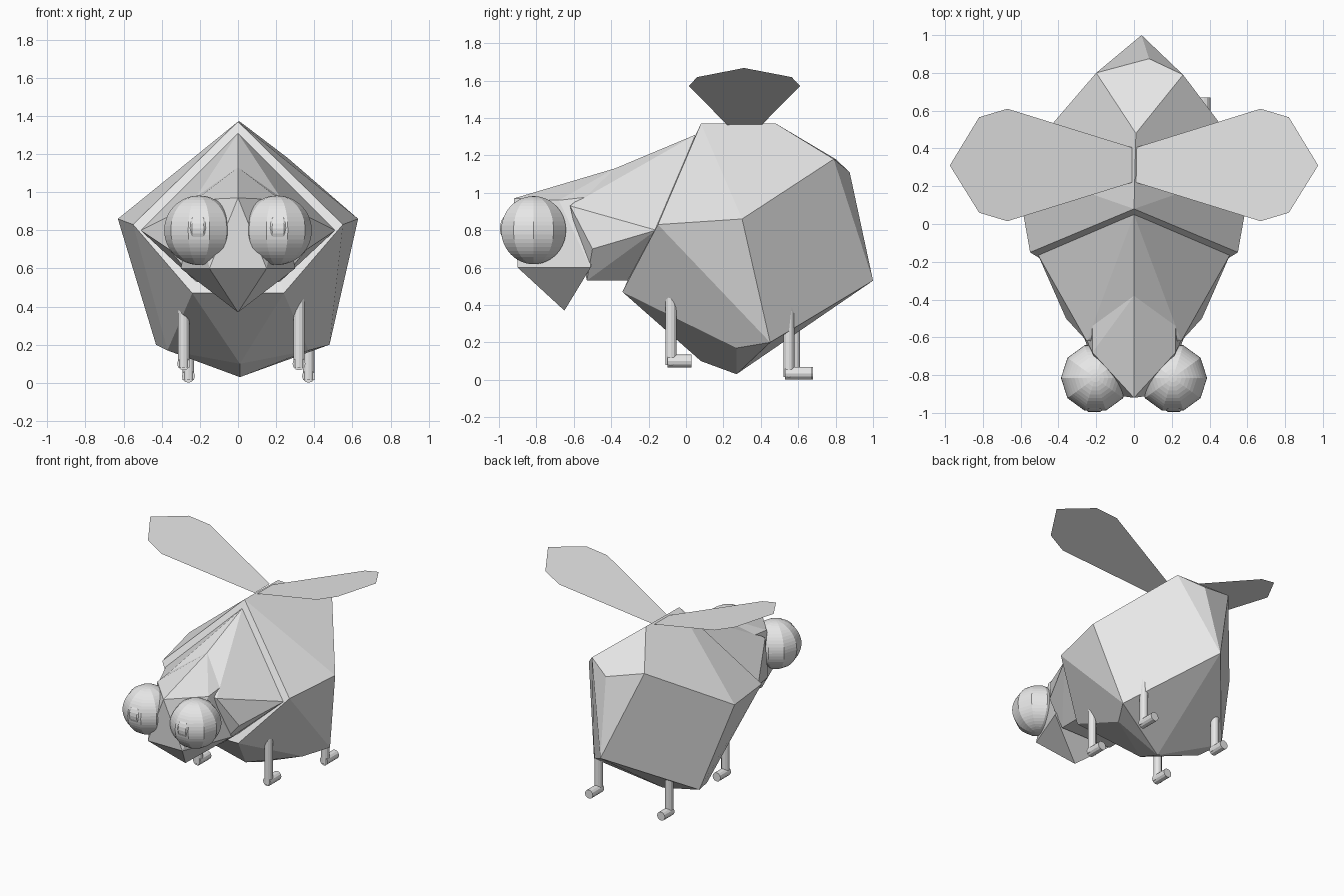
import bpy, bmesh, math
from mathutils import Vector, Matrix

if "Cube" in bpy.data.objects:
    bpy.data.objects.remove(bpy.data.objects["Cube"])

grey = bpy.data.materials.new("plain grey")
grey.diffuse_color = (0.8, 0.8, 0.8, 1)
grey.use_nodes = True
grey.node_tree.nodes["Principled BSDF"].inputs["Base Color"].default_value = grey.diffuse_color


def finish(name, bm):
    mesh = bpy.data.meshes.new(name)
    bm.to_mesh(mesh)
    bm.free()
    mesh.materials.append(grey)
    obj = bpy.data.objects.new(name, mesh)
    bpy.context.collection.objects.link(obj)
    return obj


def faceted(name, centre, pairs):
    """Faceted solid around centre points and left/right mirrored points."""
    bm = bmesh.new()
    for p in centre:
        bm.verts.new(p)
    for x, y, z in pairs:
        bm.verts.new((x, y, z))
        bm.verts.new((-x, y, z))
    res = bmesh.ops.convex_hull(bm, input=bm.verts[:])
    junk = {g for g in res["geom_interior"] + res["geom_unused"]
            if isinstance(g, bmesh.types.BMVert)}
    bmesh.ops.delete(bm, geom=list(junk), context="VERTS")
    bmesh.ops.dissolve_limit(bm, angle_limit=math.radians(3),
                             verts=bm.verts[:], edges=bm.edges[:])
    bmesh.ops.recalc_face_normals(bm, faces=bm.faces[:])
    return finish(name, bm)


def rod(bm, a, b, r):
    a, b = Vector(a), Vector(b)
    d = b - a
    m = Matrix.Translation((a + b) / 2) @ d.to_track_quat("Z", "Y").to_matrix().to_4x4()
    bmesh.ops.create_cone(bm, cap_ends=True, segments=12, radius1=r, radius2=r,
                          depth=d.length, matrix=m)


# Big faceted body, slightly uneven at the rear
faceted("body",
        [(0, 0.08, 1.37), (0.01, 0.48, 1.37), (-0.2, 0.8, 1.18), (0.26, 0.79, 1.18),
         (0.08, 0.875, 1.11), (0.04, 1.0, 0.53), (0.01, 0.27, 0.03), (0.01, 0.08, 0.10),
         (0.48, 0.45, 0.20), (-0.43, 0.45, 0.20)],
        [(0.55, -0.15, 0.83), (0.63, 0.30, 0.86), (0.24, -0.34, 0.47), (0.37, 0.27, 0.17)])

# Tapered neck between body and head
faceted("neck",
        [(0, 0.05, 1.31), (0, -0.38, 1.13)],
        [(0.51, -0.16, 0.80), (0.22, -0.30, 0.53), (0.25, -0.62, 0.93),
         (0.36, -0.50, 0.70), (0.22, -0.53, 0.53)])

# Head with pointed chin
faceted("head",
        [(0, -0.92, 0.97), (0, -0.38, 1.13), (0, -0.65, 0.37)],
        [(0.22, -0.50, 0.98), (0.22, -0.68, 0.96), (0.30, -0.51, 0.60),
         (0.15, -0.90, 0.60)])

for side, sx in (("left", -1), ("right", 1)):
    # Bulging eye with a raised pupil
    bm = bmesh.new()
    bmesh.ops.create_uvsphere(bm, u_segments=10, v_segments=24, radius=0.182,
                              matrix=Matrix.Translation((sx * 0.205, -0.815, 0.80))
                              @ Matrix.Rotation(math.pi / 10, 4, "Z"))
    finish(side + "_eye", bm)
    bm = bmesh.new()
    bmesh.ops.create_uvsphere(bm, u_segments=10, v_segments=12, radius=0.1,
                              matrix=Matrix.Translation((sx * 0.21, -0.90, 0.81))
                              @ Matrix.Rotation(math.pi / 10, 4, "Z"))
    finish(side + "_pupil", bm)

    # Flat paper-thin wing rising outwards
    bm = bmesh.new()
    outline = [(0.01, 0.405), (0.67, 0.61), (0.82, 0.565), (0.975, 0.31),
               (0.82, 0.06), (0.67, 0.015), (0.01, 0.22)]
    vs = [bm.verts.new((sx * x, y, 1.36 + 0.315 * x)) for x, y in outline]
    face = bm.faces.new(vs)
    face.normal_update()
    if face.normal.z < 0:
        face.normal_flip()
    finish(side + "_wing", bm)

# Legs: upright rod with a short foot pointing back
for name, x, y, top, foot_z, foot_end in (
        ("front_left_leg", -0.285, -0.08, 0.45, 0.10, 0.03),
        ("front_right_leg", 0.32, -0.08, 0.45, 0.10, 0.03),
        ("rear_left_leg", -0.26, 0.58, 0.45, 0.035, 0.68),
        ("rear_right_leg", 0.37, 0.55, 0.45, 0.035, 0.67)):
    bm = bmesh.new()
    rod(bm, (x, y, foot_z - 0.02), (x, y, top), 0.03)
    rod(bm, (x, y - 0.02, foot_z), (x, foot_end, foot_z), 0.034)
    finish(name, bm)
